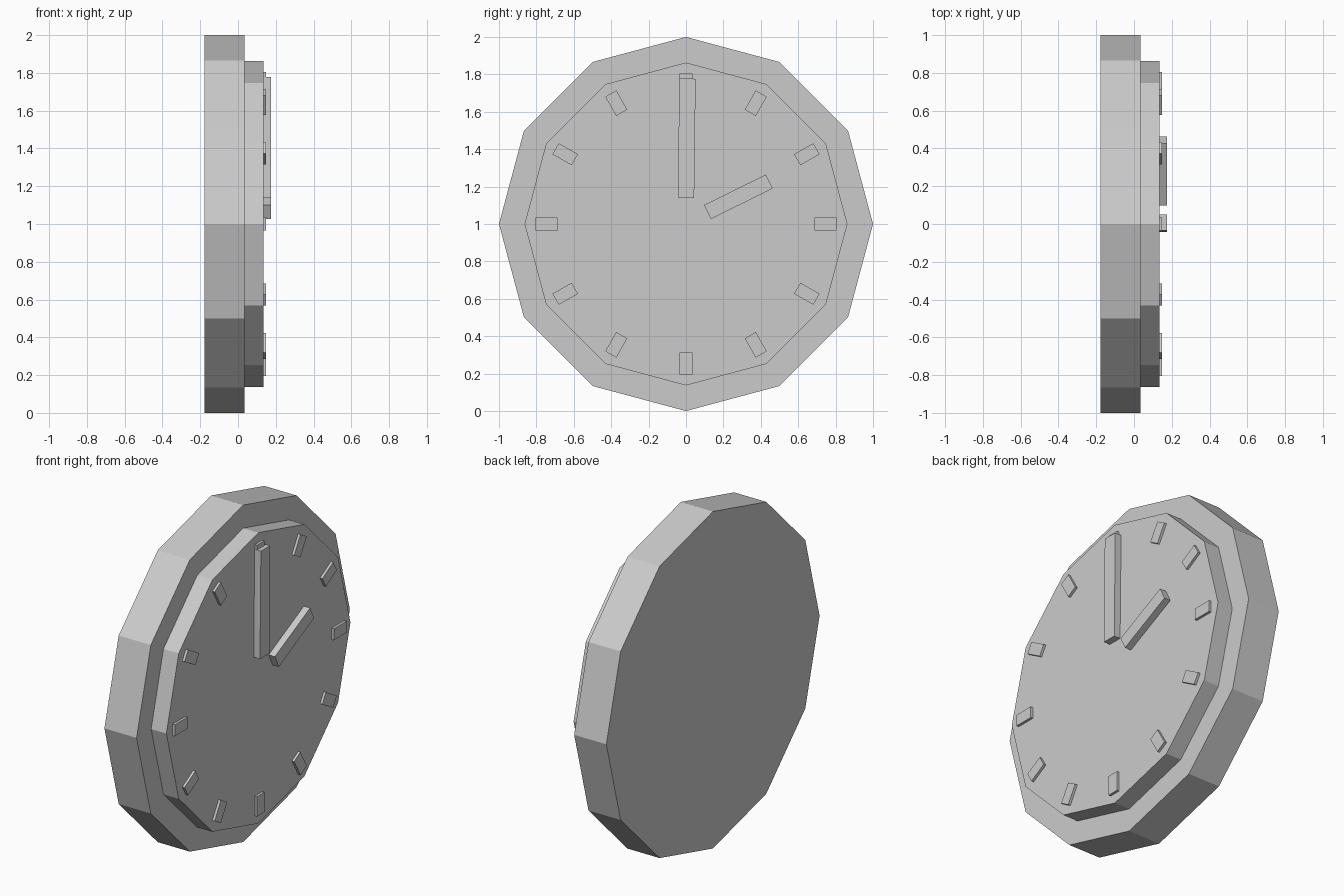
import bpy
import math
from mathutils import Matrix, Vector

if "Cube" in bpy.data.objects:
    bpy.data.objects.remove(bpy.data.objects["Cube"])

CENTRE_Z = 1.0


def disc(name, radius, x0, x1):
    """Twelve-sided disc along x with a corner pointing straight up."""
    bpy.ops.mesh.primitive_cylinder_add(vertices=12, radius=radius, depth=x1 - x0)
    ob = bpy.context.object
    ob.name = name
    ob.data.transform(Matrix.Rotation(math.pi / 2, 4, 'Y'))
    ob.location = ((x0 + x1) / 2, 0, CENTRE_Z)
    return ob


def bar(name, start, end, width, x0, x1):
    """Flat bar on the dial from start to end, both (y, z) from the centre."""
    a, b = Vector(start), Vector(end)
    mid, d = (a + b) / 2, b - a
    bpy.ops.mesh.primitive_cube_add(size=1)
    ob = bpy.context.object
    ob.name = name
    ob.data.transform(Matrix.Diagonal((x1 - x0, width, d.length, 1)))
    ob.rotation_euler.x = -math.atan2(d.x, d.y)
    ob.location = ((x0 + x1) / 2, mid.x, CENTRE_Z + mid.y)
    return ob


# Case and raised dial
disc("case", 1.0, -0.177, 0.034)
disc("dial", 0.863, 0.034, 0.134)

# Hour markers
for i in range(12):
    t = i * math.pi / 6
    s, c = math.sin(t), math.cos(t)
    bar(f"hour_marker_{i + 1}", (0.687 * s, 0.687 * c), (0.805 * s, 0.805 * c),
        0.068, 0.125, 0.149)

# Hands
bar("minute_hand", (0.0, 0.14), (0.008, 0.777), 0.087, 0.125, 0.175)
bar("hour_hand", (0.115, 0.064), (0.445, 0.227), 0.083, 0.125, 0.175)
